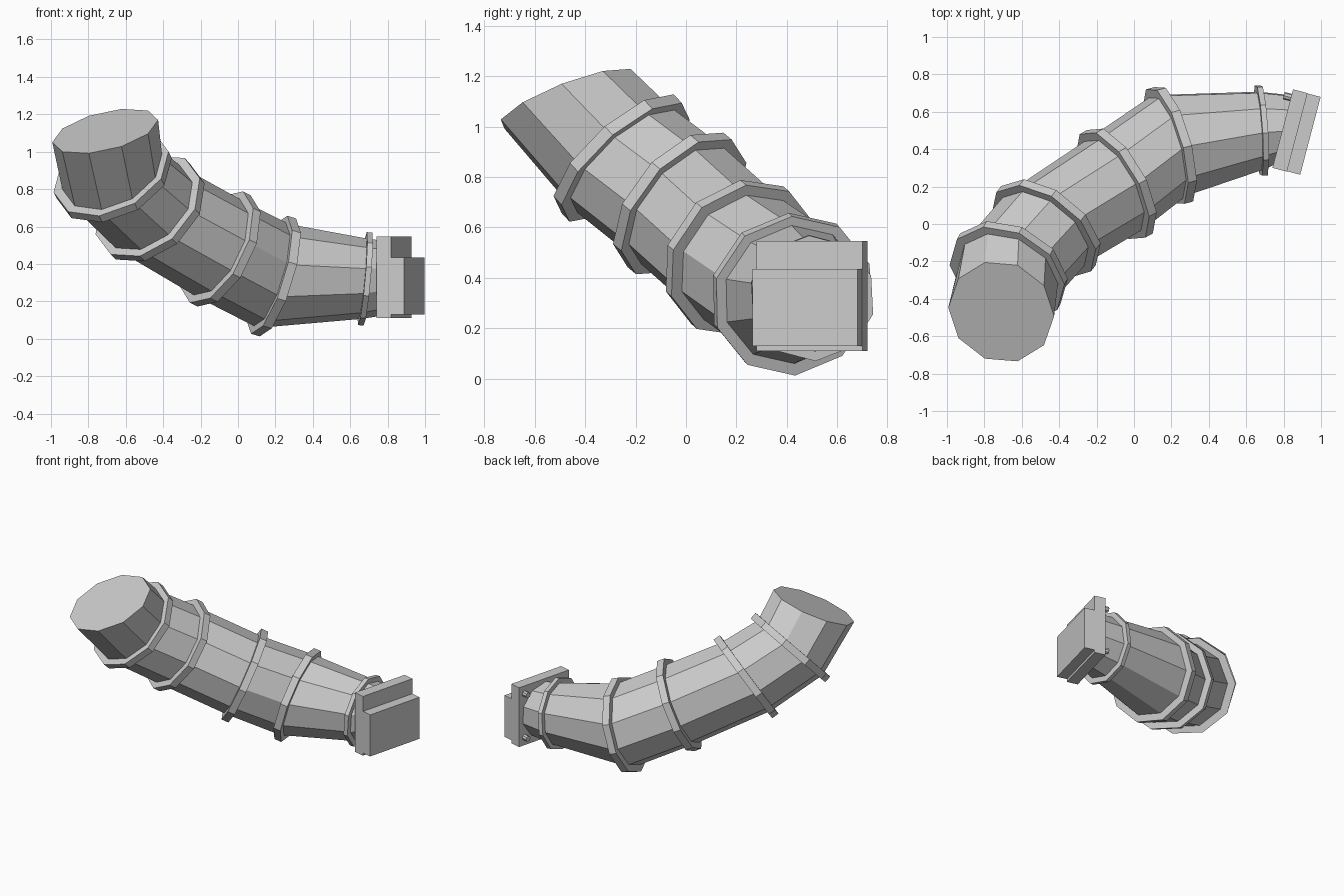
import bpy, bmesh, math
from mathutils import Vector, Matrix

if "Cube" in bpy.data.objects:
    bpy.data.objects.remove(bpy.data.objects["Cube"])

SIDES = 10


def frames(stations):
    """Carry one vertex direction along the bend so the facets stay aligned."""
    out, prev, ref = [], None, Vector((-1, 0, 0))
    for centre, normal, radius in stations:
        n = Vector(normal).normalized()
        if prev is not None:
            ref = prev.rotation_difference(n) @ ref
        ref = (ref - n * ref.dot(n)).normalized()
        out.append((Vector(centre), n, ref.copy(), radius))
        prev = n
    return out


def loft(name, sections):
    bm = bmesh.new()
    loops = []
    for c, n, u, r in sections:
        v = n.cross(u)
        loops.append([bm.verts.new(c + r * (u * math.cos(a) + v * math.sin(a)))
                      for a in (2 * math.pi * i / SIDES for i in range(SIDES))])
    for a, b in zip(loops, loops[1:]):
        for i in range(SIDES):
            j = (i + 1) % SIDES
            bm.faces.new((a[i], a[j], b[j], b[i]))
    bm.faces.new(loops[0])
    bm.faces.new(loops[-1])
    bmesh.ops.recalc_face_normals(bm, faces=bm.faces)
    mesh = bpy.data.meshes.new(name)
    bm.to_mesh(mesh)
    bm.free()
    ob = bpy.data.objects.new(name, mesh)
    bpy.context.collection.objects.link(ob)


def box(name, loc, size):
    bpy.ops.mesh.primitive_cube_add(size=1, location=loc, rotation=(0, 0, math.radians(-14.7)))
    ob = bpy.context.object
    ob.name = name
    ob.scale = size


# Bent tube: centre, axis, radius at each station
path = frames([
    ((-0.71, -0.47, 1.11), (0.22, 0.355, -0.91), 0.29),
    ((-0.67, -0.255, 0.875), (0.35, 0.63, -0.69), 0.285),
    ((-0.47, -0.025, 0.695), (0.52, 0.66, -0.55), 0.285),
    ((-0.095, 0.215, 0.48), (0.80, 0.45, -0.40), 0.285),
    ((0.19, 0.42, 0.335), (0.93, 0.25, -0.28), 0.29),
    ((0.68, 0.50, 0.32), (0.99, 0.06, -0.09), 0.215),
    ((0.81, 0.505, 0.325), (0.97, -0.25, 0), 0.195),
])
loft("bent_tube", path)

# Raised collars around the tube
for k, (radius, width) in enumerate([(0.33, 0.05)] * 4 + [(0.25, 0.03)], 1):
    c, n, u, _ = path[k]
    loft(f"collar_{k}", [(c - n * width / 2, n, u, radius), (c + n * width / 2, n, u, radius)])

# Square end fitting
box("end_plate", (0.834, 0.50, 0.328), (0.08, 0.434, 0.435))
box("end_block", (0.907, 0.481, 0.283), (0.075, 0.43, 0.305))

# Small studs behind the plate
for k, z in enumerate((0.17, 0.49), 1):
    bpy.ops.mesh.primitive_cylinder_add(vertices=8, radius=0.02, depth=0.05, location=(0.825, 0.68, z),
                                        rotation=(0, math.pi / 2, math.radians(-14.7)))
    bpy.context.object.name = f"stud_{k}"
